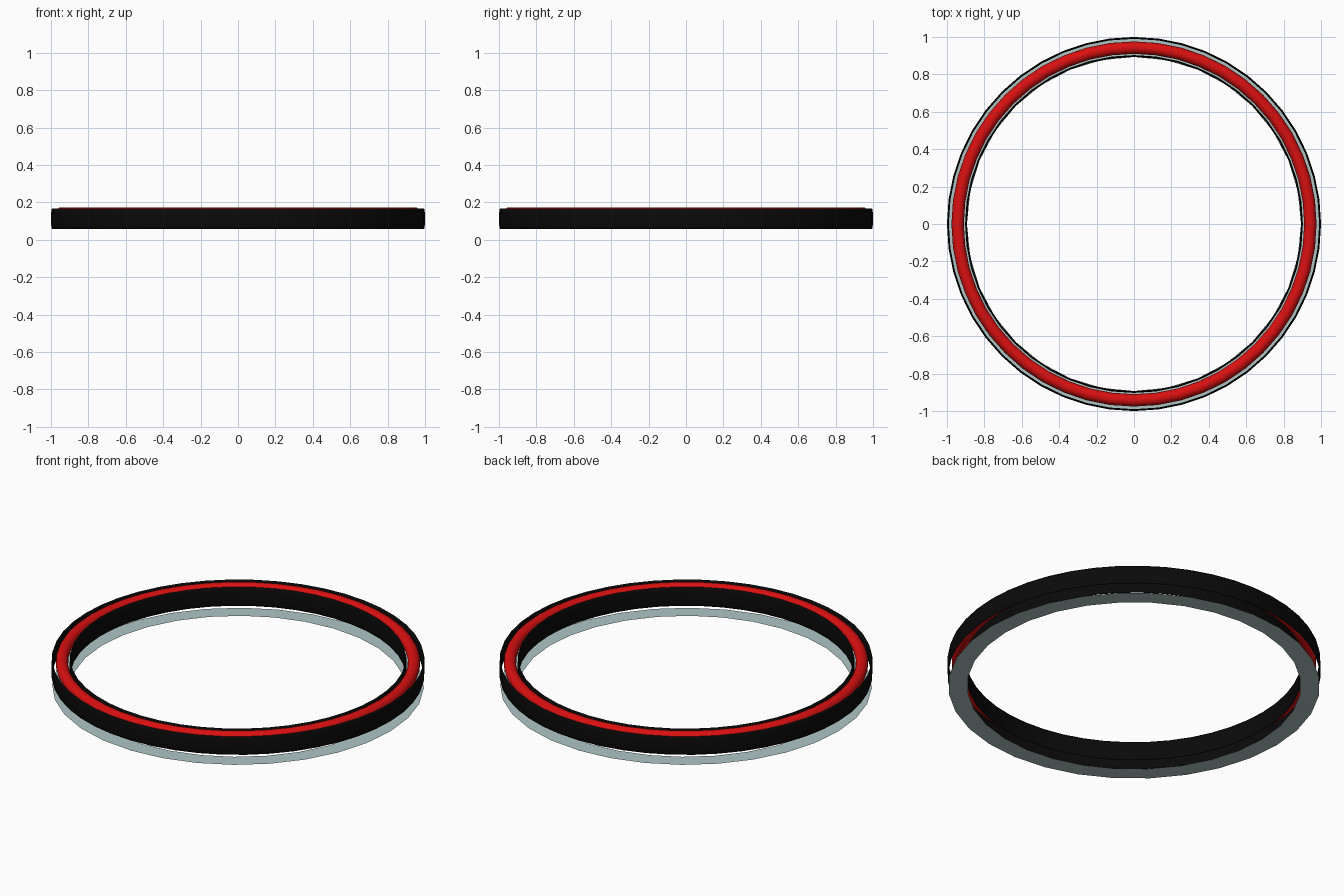
import bpy, bmesh, math

if "Cube" in bpy.data.objects:
    bpy.data.objects.remove(bpy.data.objects["Cube"])

def material(name, rgb):
    m = bpy.data.materials.new(name)
    m.diffuse_color = (*rgb, 1)
    m.use_nodes = True
    m.node_tree.nodes["Principled BSDF"].inputs["Base Color"].default_value = m.diffuse_color
    return m

black = material("black rubber", (0.003, 0.003, 0.003))
red = material("red", (0.70, 0.005, 0.005))
grey = material("pale grey", (0.42, 0.56, 0.55))

SEG = 48

def ring(name, radius, z, half_w, half_h, sides, mat, seg=SEG):
    """Ring swept from an elliptical cross-section."""
    bm = bmesh.new()
    loops = []
    for i in range(seg):
        a = 2 * math.pi * i / seg
        loop = []
        for j in range(sides):
            b = 2 * math.pi * j / sides
            r = radius + half_w * math.cos(b)
            loop.append(bm.verts.new((r * math.cos(a), r * math.sin(a), z + half_h * math.sin(b))))
        loops.append(loop)
    for i in range(seg):
        p, q = loops[i], loops[(i + 1) % seg]
        for j in range(sides):
            k = (j + 1) % sides
            bm.faces.new((p[j], q[j], q[k], p[k]))
    return finish(name, bm, mat, True)

def finish(name, bm, mat, smooth):
    bmesh.ops.recalc_face_normals(bm, faces=bm.faces)
    for f in bm.faces:
        f.smooth = smooth
    me = bpy.data.meshes.new(name)
    bm.to_mesh(me)
    bm.free()
    me.materials.append(mat)
    ob = bpy.data.objects.new(name, me)
    bpy.context.collection.objects.link(ob)
    return ob

# Flat base ring lying on the ground
bm = bmesh.new()
pts = [[bm.verts.new((r * math.cos(2 * math.pi * i / 32), r * math.sin(2 * math.pi * i / 32), 0))
        for i in range(32)] for r in (0.893, 0.995)]
for i in range(32):
    k = (i + 1) % 32
    bm.faces.new((pts[0][i], pts[1][i], pts[1][k], pts[0][k]))
finish("base_ring", bm, grey, False)

# Thin upright black bands, outside and inside
ring("outer_band", 0.995, 0.113, 0.005, 0.054, 12, black)
ring("inner_band", 0.898, 0.113, 0.005, 0.056, 12, black)

# Red tube between the bands
ring("red_tube", 0.943, 0.141, 0.033, 0.033, 16, red)
